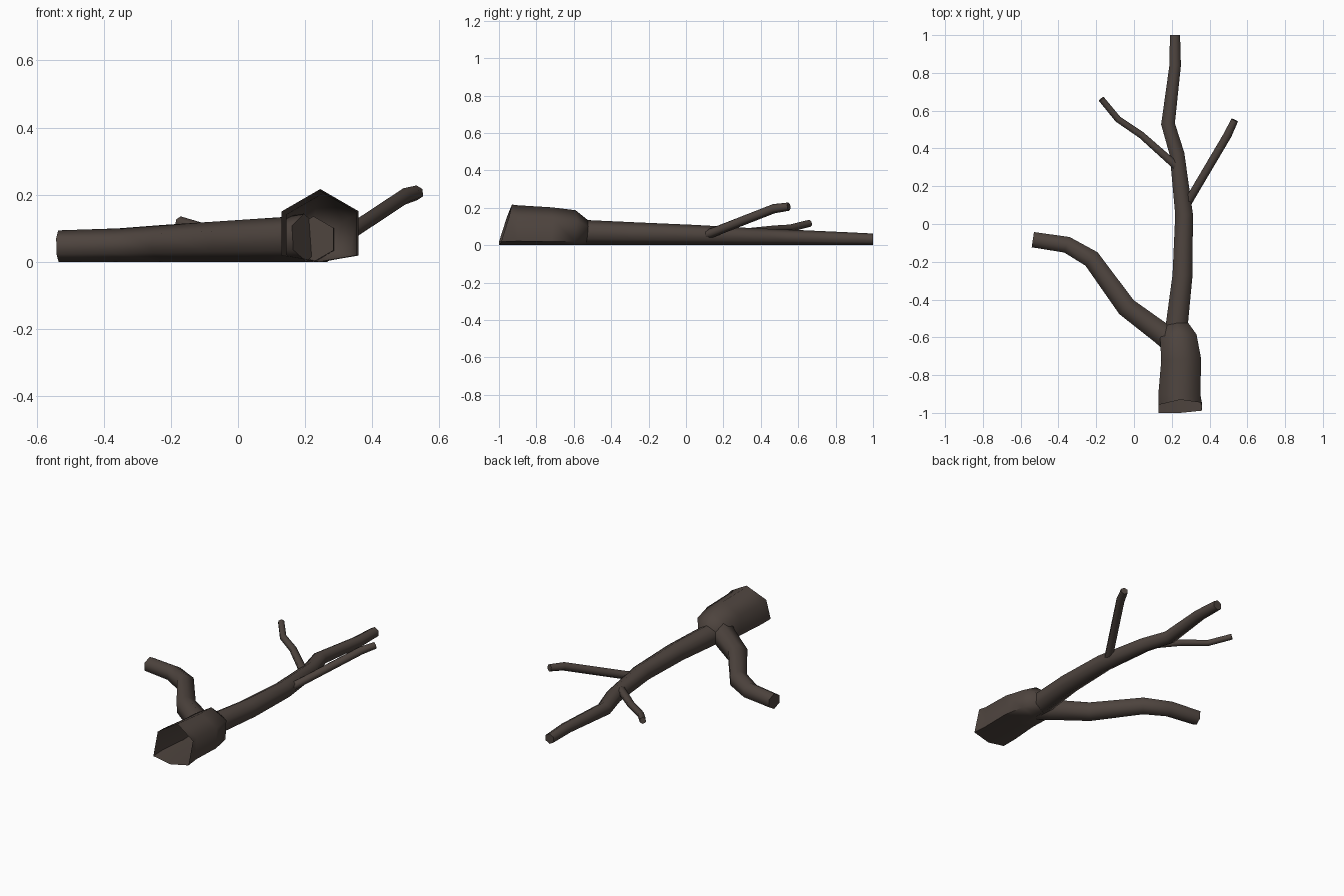
import bpy, bmesh, math
from mathutils import Vector

cube = bpy.data.objects.get("Cube")
if cube:
    bpy.data.objects.remove(cube, do_unlink=True)

bark = bpy.data.materials.new("dark_bark")
bark.use_nodes = True
colour = (0.075, 0.057, 0.048, 1)
bark.diffuse_color = colour
shader = bark.node_tree.nodes["Principled BSDF"]
shader.inputs["Base Color"].default_value = colour
shader.inputs["Roughness"].default_value = 0.9

SIDES = 6


def limb(name, path, lean=0.0, open_start=False):
    """Six-sided tube through (x, y, z, radius) points, kept above the ground.
    The first ring leans back by the given slope."""
    bm = bmesh.new()
    points = [Vector(p[:3]) for p in path]
    rings = []
    for i, p in enumerate(points):
        before = points[max(i - 1, 0)]
        after = points[min(i + 1, len(points) - 1)]
        a, b = (p - before).normalized(), (after - p).normalized()
        along = (a + b).normalized()
        side = along.cross(Vector((0, 0, 1))).normalized()
        up = side.cross(along)
        ring = []
        for k in range(SIDES):
            t = math.tau * k / SIDES
            v = p + path[i][3] * (math.sin(t) * side + math.cos(t) * up)
            v.z = max(v.z, 0)
            if i == 0:
                v.y += lean * v.z
            ring.append(bm.verts.new(v))
        rings.append(ring)
    for lower, upper in zip(rings, rings[1:]):
        for k in range(SIDES):
            n = (k + 1) % SIDES
            bm.faces.new((lower[k], lower[n], upper[n], upper[k]))
    bm.faces.new(rings[-1])
    if not open_start:
        bm.faces.new(rings[0][::-1])
    bmesh.ops.recalc_face_normals(bm, faces=bm.faces)
    mesh = bpy.data.meshes.new(name)
    bm.to_mesh(mesh)
    bm.free()
    mesh.materials.append(bark)
    obj = bpy.data.objects.new(name, mesh)
    bpy.context.collection.objects.link(obj)
    bpy.ops.object.select_all(action='DESELECT')
    obj.select_set(True)
    bpy.context.view_layer.objects.active = obj
    bpy.ops.object.shade_smooth_by_angle(angle=math.radians(70))


def grounded(points):
    """Path of (x, y, radius) points resting on the ground."""
    return [(x, y, r, r) for x, y, r in points]


# Thick broken trunk, hollow at the slanted front end
limb("trunk", [(0.245, -1, 0.085, 0.132), (0.24, -0.9, 0.085, 0.128),
               (0.25, -0.72, 0.08, 0.122), (0.235, -0.6, 0.075, 0.112),
               (0.228, -0.53, 0.066, 0.066)], lean=0.32, open_start=True)

# Long main stem
limb("main_stem", grounded([
    (0.225, -0.6, 0.068), (0.227, -0.53, 0.067), (0.257, -0.27, 0.061),
    (0.265, 0.05, 0.054), (0.228, 0.37, 0.045), (0.18, 0.53, 0.042),
    (0.218, 0.84, 0.035), (0.217, 1, 0.031)]))

# Large side branch lying on the ground
limb("side_branch", grounded([
    (0.2, -0.62, 0.072), (0.14, -0.575, 0.067), (-0.04, -0.44, 0.061),
    (-0.225, -0.185, 0.055), (-0.355, -0.11, 0.05), (-0.535, -0.083, 0.047)]))

# Twigs
limb("left_twig", [(0.26, 0.07, 0.045, 0.026), (0.3, 0.14, 0.066, 0.025),
                   (0.495, 0.47, 0.195, 0.025), (0.533, 0.55, 0.206, 0.022)])
limb("right_twig", [(0.22, 0.31, 0.065, 0.024), (0.04, 0.47, 0.084, 0.021),
                    (-0.085, 0.555, 0.09, 0.02), (-0.173, 0.662, 0.117, 0.019)])
